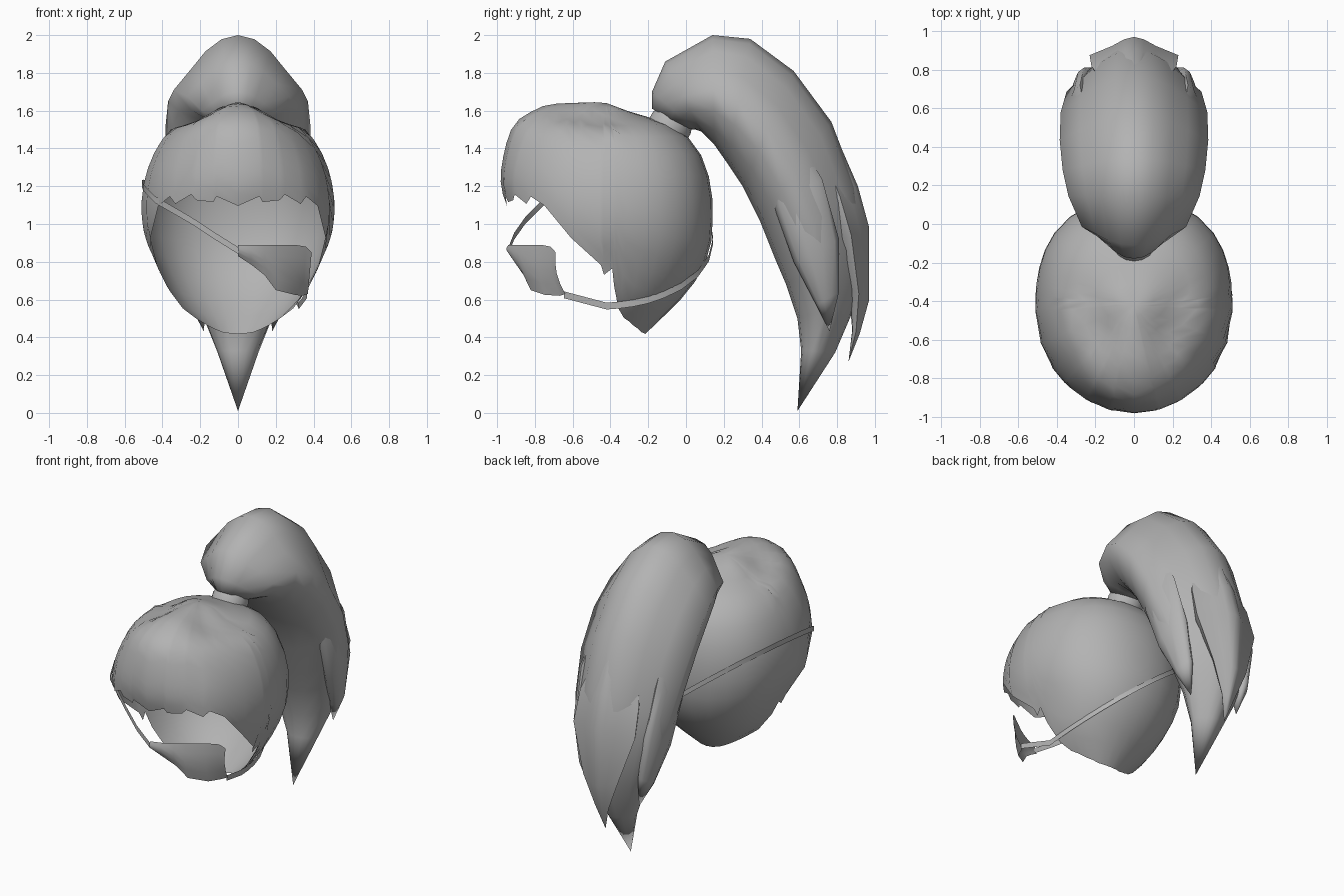
import bpy, bmesh
from math import sin, cos, pi, radians, sqrt
from mathutils import Vector, Quaternion

if "Cube" in bpy.data.objects:
    bpy.data.objects.remove(bpy.data.objects["Cube"])

grey = bpy.data.materials.new("plain_grey")
grey.use_nodes = True
grey.diffuse_color = (0.45, 0.45, 0.45, 1)
for node in grey.node_tree.nodes:
    if node.type == 'BSDF_PRINCIPLED':
        node.inputs["Base Color"].default_value = (0.45, 0.45, 0.45, 1)
        node.inputs["Roughness"].default_value = 0.7


def skin(name, rows, closed=False, angle=80):
    """Skin a list of equally long point rows into a smooth surface."""
    bm = bmesh.new()
    grid = [[bm.verts.new(p) for p in row] for row in rows]
    n = len(rows[0])
    for a, b in zip(grid, grid[1:]):
        for i in range(n if closed else n - 1):
            j = (i + 1) % n
            bm.faces.new((a[i], a[j], b[j], b[i]))
    bmesh.ops.remove_doubles(bm, verts=bm.verts, dist=0.0005)
    bmesh.ops.recalc_face_normals(bm, faces=bm.faces)
    mesh = bpy.data.meshes.new(name)
    bm.to_mesh(mesh)
    bm.free()
    ob = bpy.data.objects.new(name, mesh)
    bpy.context.collection.objects.link(ob)
    mesh.materials.append(grey)
    bpy.ops.object.select_all(action='DESELECT')
    ob.select_set(True)
    bpy.context.view_layer.objects.active = ob
    bpy.ops.object.shade_smooth_by_angle(angle=radians(angle))


def lerp_table(table, x):
    for (x0, y0), (x1, y1) in zip(table, table[1:]):
        if x <= x1:
            t = max(0, (x - x0) / (x1 - x0))
            return y0 + (y1 - y0) * t
    return table[-1][1]


# Hair cap: radius by elevation along the front, side and back
CENTRE = Vector((0, -0.42, 1.05))
FRONT = [(-20, .52), (5, .53), (15, .58), (30, .63), (45, .69), (60, .665), (75, .61), (90, .59)]
SIDE = [(-72, .60), (-60, .58), (-45, .535), (-30, .5), (0, .51), (15, .52), (30, .54),
        (45, .565), (52, .575), (62, .54), (70, .54), (77, .57), (90, .59)]
BACK = [(-72, .664), (-60, .615), (-45, .59), (-30, .585), (0, .56), (15, .57), (30, .59),
        (45, .595), (60, .57), (75, .55), (90, .59)]


def on_head(az, el, lift=1.0):
    a, e = radians(az), radians(el)
    back = sin(a) > 0
    # the front lobe is narrow, the back swell is broad
    w = abs(sin(a)) ** (2 if back else 5)
    r = lerp_table(SIDE, el) * (1 - w) + lerp_table(BACK if back else FRONT, el) * w
    r *= lift * (1 + 0.045 * sin(2 * a) ** 2 * cos(e) ** 2)
    return CENTRE + r * Vector((cos(a) * cos(e), sin(a) * cos(e), sin(e)))


# Hair cap rim: elevation by direction, jagged fringe to rounded nape
RIM = [(-90, 5), (-78, 10), (-76, 7), (-66, 8), (-63, 11), (-52, 6), (-48, 10), (-38, 5),
       (-22, -14), (-4, -32), (-2, -38), (4, -34), (6, -45), (12, -59), (22, -66),
       (32, -68), (42, -70), (54, -71), (66, -72), (78, -72), (90, -72)]
loop = RIM + [(180 - az, el) for az, el in RIM[-2:0:-1]]
STEPS = 14
rows = [[on_head(az, 90 + (el - 90) * s / STEPS) for az, el in loop] for s in range(STEPS + 1)]
skin("hair_cap", rows, closed=True)


# Locks: sections given as outer point, inner point, half width, sideways offset
def lock(name, sections, sides=16, side=1, ridge=0.3):
    rows = []
    for oy, oz, iy, iz, w, cx in sections:
        mid = Vector((side * cx, (oy + iy) / 2, (oz + iz) / 2))
        half = Vector((0, (oy - iy) / 2, (oz - iz) / 2))
        row = []
        for k in range(sides):
            a = 2 * pi * k / sides
            pinch = 1 - ridge * sqrt(max(cos(a), 0))
            row.append(mid + half * cos(a) + Vector((w * sin(a) * pinch, 0, 0)))
        rows.append(row)
    skin(name, rows, closed=True)


lock("ponytail", [
    (-.10, 1.57, -.06, 1.55, 0, 0),
    (-.18, 1.61, .02, 1.50, .11, 0),
    (-.18, 1.70, .05, 1.50, .19, 0),
    (-.11, 1.86, .08, 1.49, .27, 0),
    (.14, 2.00, .15, 1.42, .34, 0),
    (.34, 1.98, .22, 1.32, .37, 0),
    (.57, 1.81, .30, 1.20, .385, 0),
    (.77, 1.54, .39, 1.02, .38, 0),
    (.90, 1.20, .47, .82, .35, 0),
    (.95, .92, .53, .68, .29, 0),
    (.91, .60, .59, .50, .20, 0),
    (.79, .32, .61, .33, .11, 0),
    (.59, .01, .59, .01, 0, 0)], ridge=0.34)

lock("back_lock", [
    (.70, 1.62, .60, 1.50, .03, 0),
    (.78, 1.50, .62, 1.38, .12, 0),
    (.91, 1.20, .72, 1.09, .22, 0),
    (.97, .98, .78, .90, .23, 0),
    (.97, .60, .86, .66, .13, 0),
    (.92, .42, .88, .44, .05, 0),
    (.86, .27, .86, .27, 0, 0)], sides=12, ridge=0.6)

for label, s in (("left", 1), ("right", -1)):
    lock(label + "_side_lock", [
        (.56, 1.50, .42, 1.40, .03, .25),
        (.72, 1.24, .47, 1.08, .07, .28),
        (.81, .92, .57, .80, .07, .26),
        (.81, .64, .69, .57, .05, .22),
        (.76, .43, .76, .43, 0, .18)], sides=10, side=s)

# Hair tie: short tilted band
axis = Vector((0, .5, .87)).normalized()
turn = Quaternion((1, 0, 0), -radians(30))
band = []
for r, h in ((.105, -.09), (.115, -.04), (.115, .03), (.105, .06)):
    band.append([Vector((0, -.09, 1.51)) + axis * h
                 + turn @ Vector((r * cos(k * pi / 8), r * sin(k * pi / 8), 0))
                 for k in range(16)])
skin("hair_tie", band, closed=True)


# Eye patch: curved sheet from columns of x, top and bottom
def patch_y(x):
    return -0.94 + 0.25 * (x / 0.39) ** 1.4


columns = [(0, .89, .83), (.07, .89, .785), (.14, .89, .73), (.2, .89, .65),
           (.3, .89, .625), (.36, .88, .62), (.39, .85, .63)]
rows = []
for x, top, low in columns:
    rows.append([Vector((x - .02 * t * (x > .3),
                         patch_y(x) - .02 * sin(pi * t) + (.05 if x > .3 else .02) * t,
                         top + (low - top) * t)) for t in (0, .25, .5, .75, 1)])
skin("eye_patch", rows)


# Strap: narrow ribbon that follows a slanted plane round the head
def strap_point(az):
    el = 0
    for _ in range(25):
        p = on_head(az, el, 1.02)
        el += 50 * (.865 - .78 * p.x + .09 * (p.y - .13) - p.z)
    return p


path = [Vector(p) for p in ((0, -.94, .86), (-.12, -.91, .935), (-.25, -.85, 1.02))]
path += [strap_point(az) for az in range(216, -1, -12)]
path.append(Vector((.365, -.645, .625)))
skin("patch_strap", [[p + Vector((0, 0, d)) for d in (-.018, .018)] for p in path])
